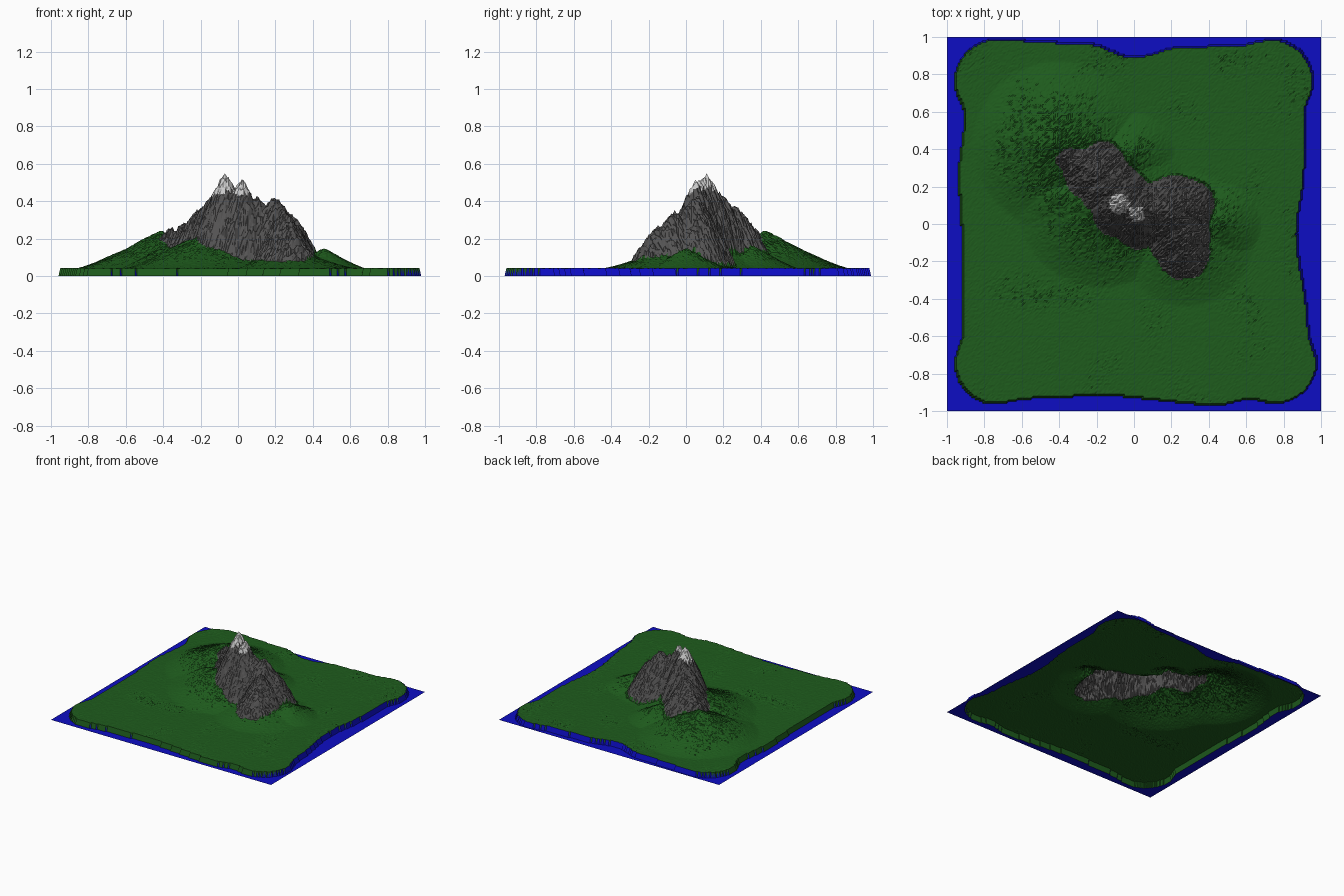
import bpy, math, random
from mathutils import Vector, noise

if "Cube" in bpy.data.objects:
    bpy.data.objects.remove(bpy.data.objects["Cube"])

random.seed(4)
N = 200
PLAIN = 0.042

# Coastline: land edge position along each side
WEST = [(-0.75, -0.955), (-0.55, -0.91), (0.0, -0.92), (0.25, -0.935), (0.58, -0.905), (0.75, -0.955)]
EAST = [(-0.75, 0.975), (-0.55, 0.93), (-0.05, 0.87), (0.3, 0.91), (0.6, 0.915), (0.75, 0.955)]
SOUTH = [(-0.75, -0.96), (-0.55, -0.93), (-0.18, -0.915), (0.45, -0.965), (0.62, -0.935), (0.75, -0.955)]
NORTH = [(-0.75, 0.985), (-0.25, 0.965), (0.0, 0.89), (0.25, 0.945), (0.55, 0.955), (0.75, 0.985)]

# Grass hills: x, y, rise above plain, radius
HILLS = [(-0.41, 0.42, 0.20, 0.45), (-0.17, 0.12, 0.20, 0.46), (0.28, -0.08, 0.11, 0.36),
         (0.46, 0.0, 0.11, 0.22), (-0.02, 0.36, 0.12, 0.24), (-0.38, 0.15, 0.12, 0.28)]

# Rock crags: x, y, summit height, radius
CRAGS = [(-0.07, 0.11, 0.54, 0.23), (0.02, 0.06, 0.51, 0.22), (0.20, 0.05, 0.42, 0.24),
         (0.10, 0.06, 0.42, 0.21), (0.28, 0.07, 0.33, 0.20), (0.25, -0.06, 0.34, 0.22),
         (0.27, -0.14, 0.27, 0.20), (-0.13, 0.18, 0.44, 0.23), (-0.19, 0.26, 0.37, 0.25),
         (-0.28, 0.31, 0.28, 0.20), (-0.36, 0.36, 0.26, 0.16)]


def edge(points, t):
    if t <= points[0][0]:
        return points[0][1]
    for (a, va), (b, vb) in zip(points, points[1:]):
        if t <= b:
            k = (t - a) / (b - a)
            k = k * k * (3 - 2 * k)
            return va + (vb - va) * k
    return points[-1][1]


def on_land(x, y):
    dx = min(x - edge(WEST, y), edge(EAST, y) - x)
    dy = min(y - edge(SOUTH, x), edge(NORTH, x) - y)
    r = 0.22
    if dx < 0 or dy < 0:
        return False
    return not (dx < r and dy < r and math.hypot(r - dx, r - dy) > r)


def terrain(x, y):
    """Return height and surface kind at a point."""
    if not on_land(x, y):
        return 0.0, "sea"
    grass = 0.0
    for cx, cy, h, r in HILLS:
        t = math.hypot(x - cx, y - cy) / r
        if t < 1:
            grass = max(grass, h * (1 - t) ** 1.2)
    rock = 0.0
    for cx, cy, h, r in CRAGS:
        t = math.hypot(x - cx, y - cy) / r
        if t < 1:
            rock = max(rock, h * (1 - t ** 1.3))
    wave = noise.noise(Vector((x * 14, y * 14, 0.3)))
    jitter = random.uniform(-1, 1)
    if rock > grass + PLAIN + 0.02 * wave:
        z = rock + 0.012 * wave + 0.014 * jitter
        return z, "snow" if z > 0.455 + 0.02 * wave else "rock"
    patch = max(0.0, noise.noise(Vector((x * 4, y * 4, 2.0))))
    rough = 0.0008 + 0.003 * patch + 0.03 * grass
    return PLAIN + grass + 0.04 * grass * wave + rough * jitter, "grass"


def material(name, rgb):
    m = bpy.data.materials.new(name)
    m.diffuse_color = (*rgb, 1)
    m.use_nodes = True
    m.node_tree.nodes["Principled BSDF"].inputs["Base Color"].default_value = m.diffuse_color
    return m


# Sample the height field once
points = []
for j in range(N + 1):
    for i in range(N + 1):
        x, y = -1 + 2 * i / N, -1 + 2 * j / N
        z, kind = terrain(x, y)
        points.append((x, y, z, kind))

# Sort grid cells into the surface parts
cells = {"sea": [], "grass": [], "rock": [], "snow": []}
for j in range(N):
    for i in range(N):
        a = j * (N + 1) + i
        b, c, d = a + 1, a + N + 2, a + N + 1
        cells[points[c][3]] += [(a, b, c), (a, c, d)]

# One flat-shaded mesh per part
PARTS = {"sea": ("sea", (0.004, 0.004, 0.55)), "grass": ("grassland", (0.013, 0.105, 0.012)),
         "rock": ("mountain_rock", (0.09, 0.088, 0.088)), "snow": ("snow_cap", (0.55, 0.55, 0.55))}
for kind, (name, rgb) in PARTS.items():
    index, verts, faces = {}, [], []
    for tri in cells[kind]:
        for p in tri:
            if p not in index:
                index[p] = len(verts)
                verts.append(points[p][:3])
        faces.append([index[p] for p in tri])
    mesh = bpy.data.meshes.new(name)
    mesh.from_pydata(verts, [], faces)
    mesh.materials.append(material(name + "_colour", rgb))
    bpy.context.collection.objects.link(bpy.data.objects.new(name, mesh))
